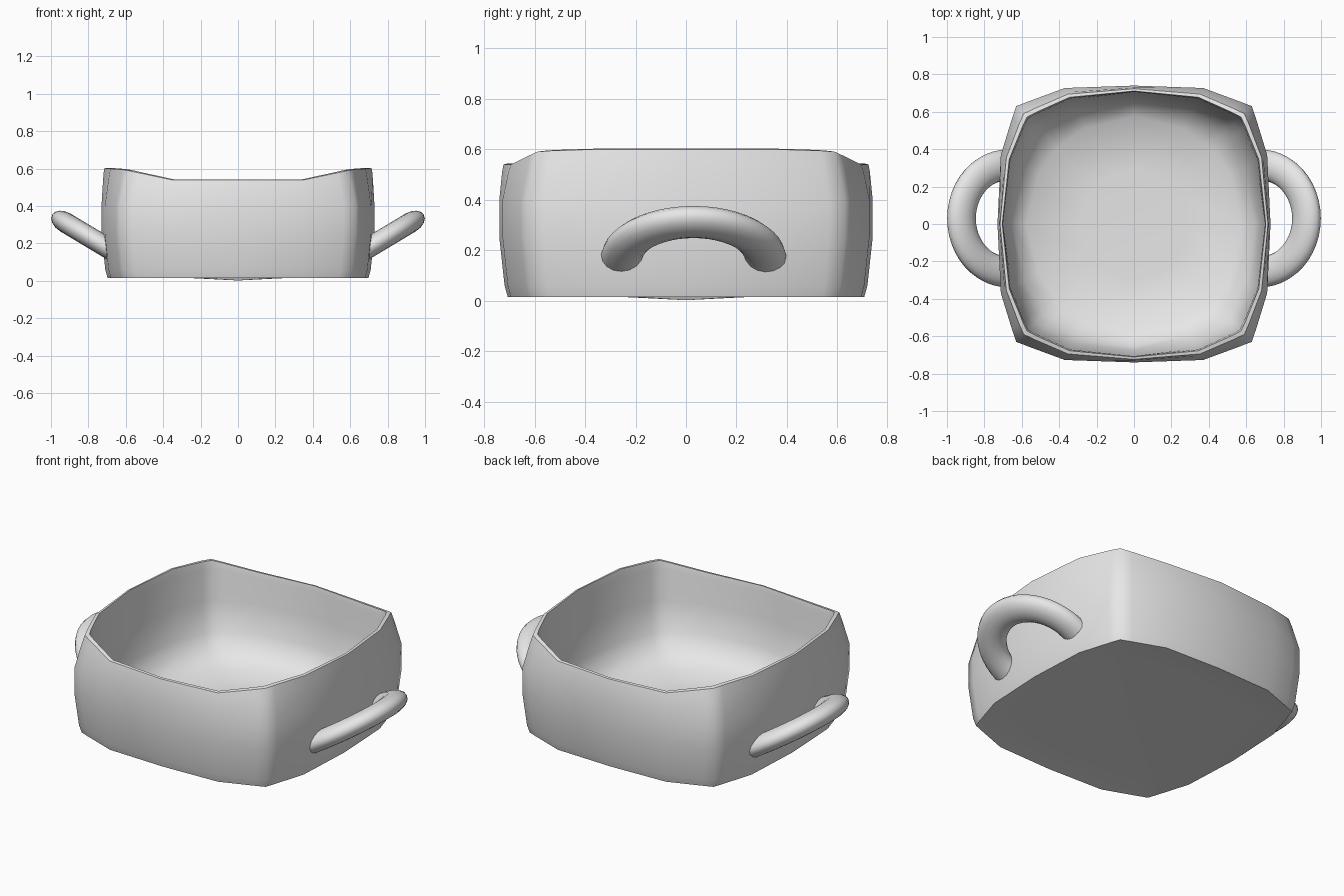
import bpy, bmesh, math

if "Cube" in bpy.data.objects:
    bpy.data.objects.remove(bpy.data.objects["Cube"])

clay = bpy.data.materials.new("plain grey")
clay.diffuse_color = (0.8, 0.8, 0.8, 1)
clay.use_nodes = True
clay.node_tree.nodes["Principled BSDF"].inputs["Base Color"].default_value = clay.diffuse_color


def finish(name, bm):
    bmesh.ops.recalc_face_normals(bm, faces=bm.faces)
    me = bpy.data.meshes.new(name)
    bm.to_mesh(me)
    bm.free()
    ob = bpy.data.objects.new(name, me)
    bpy.context.collection.objects.link(ob)
    me.materials.append(clay)
    bpy.ops.object.select_all(action='DESELECT')
    ob.select_set(True)
    bpy.context.view_layer.objects.active = ob
    bpy.ops.object.shade_smooth_by_angle(angle=math.radians(50))
    return ob


def bridge(bm, a, b):
    n = len(a)
    for i in range(n):
        bm.faces.new((a[i], a[(i + 1) % n], b[(i + 1) % n], b[i]))


# Rounded-square outline with softened corners, mirrored from one quarter
quarter = [(0.73, 0), (0.712, 0.37), (0.652, 0.565), (0.63, 0.63),
           (0.565, 0.655), (0.37, 0.727), (0, 0.74)]
outline = (quarter[:-1] + [(-x, y) for x, y in quarter[:0:-1]]
           + [(-x, -y) for x, y in quarter[:-1]]
           + [(x, -y) for x, y in quarter[:0:-1]])
N = len(outline)

# Bowl rings: scale, blend to circle, circle radius, height, rim wave (0..1)
rings = [
    (0.75, 0.3, 0.55, 0.03, 0),
    (0.955, 0, 0.7, 0.015, 0),
    (0.972, 0, 0.7, 0.06, 0),
    (1.00, 0, 0.7, 0.25, 0),
    (1.00, 0, 0.7, 0.40, 0),
    (0.985, 0.18, 0.73, 0.51, 0.6),
    (0.975, 0.25, 0.73, 0.54, 1),
    (0.955, 0.32, 0.72, 0.543, 1),
    (0.945, 0.35, 0.72, 0.51, 0.8),
    (0.94, 0.38, 0.71, 0.36, 0.2),
    (0.91, 0.5, 0.68, 0.20, 0),
    (0.88, 0.8, 0.65, 0.12, 0),
    (0.80, 1, 0.575, 0.055, 0),
    (0.40, 1, 0.29, 0.045, 0),
]
bm = bmesh.new()
loops = []
for s, k, r, z, wave in rings:
    loop = []
    for x, y in outline:
        a = math.atan2(y, x)
        px = s * x * (1 - k) + r * math.cos(a) * k
        py = s * y * (1 - k) + r * math.sin(a) * k
        # the left and right walls stand higher than the front and back
        lift = 0.06 * min(1, max(0, (abs(x) - 0.37) / 0.31))
        loop.append(bm.verts.new((px, py, z + wave * lift)))
    loops.append(loop)
for a, b in zip(loops, loops[1:]):
    bridge(bm, a, b)
# shallow bulge under the base, and the floor centre
for loop, z in ((loops[0], 0.002), (loops[-1], 0.04)):
    c = bm.verts.new((0, 0, z))
    for i in range(N):
        bm.faces.new((loop[i], loop[(i + 1) % N], c))
finish("bowl", bm)


# Handles: oval tube swept round a tilted half ring
def handle(name, side):
    bm = bmesh.new()
    tilt = math.radians(31)
    loops = []
    for i in range(25):
        a = math.radians(-92 + 184 * i / 24)
        loop = []
        for j in range(16):
            b = 2 * math.pi * j / 16
            d = 0.285 + 0.083 * math.cos(b)
            h = 0.055 * math.sin(b)
            u, v = d * math.cos(a), d * math.sin(a)
            x = 0.678 + u * math.cos(tilt) - h * math.sin(tilt)
            z = 0.165 + u * math.sin(tilt) + h * math.cos(tilt)
            loop.append(bm.verts.new((side * x, v + 0.03, z)))
        loops.append(loop)
    for a, b in zip(loops, loops[1:]):
        bridge(bm, a, b)
    bm.faces.new(loops[0])
    bm.faces.new(loops[-1])
    finish(name, bm)


handle("right_handle", 1)
handle("left_handle", -1)
